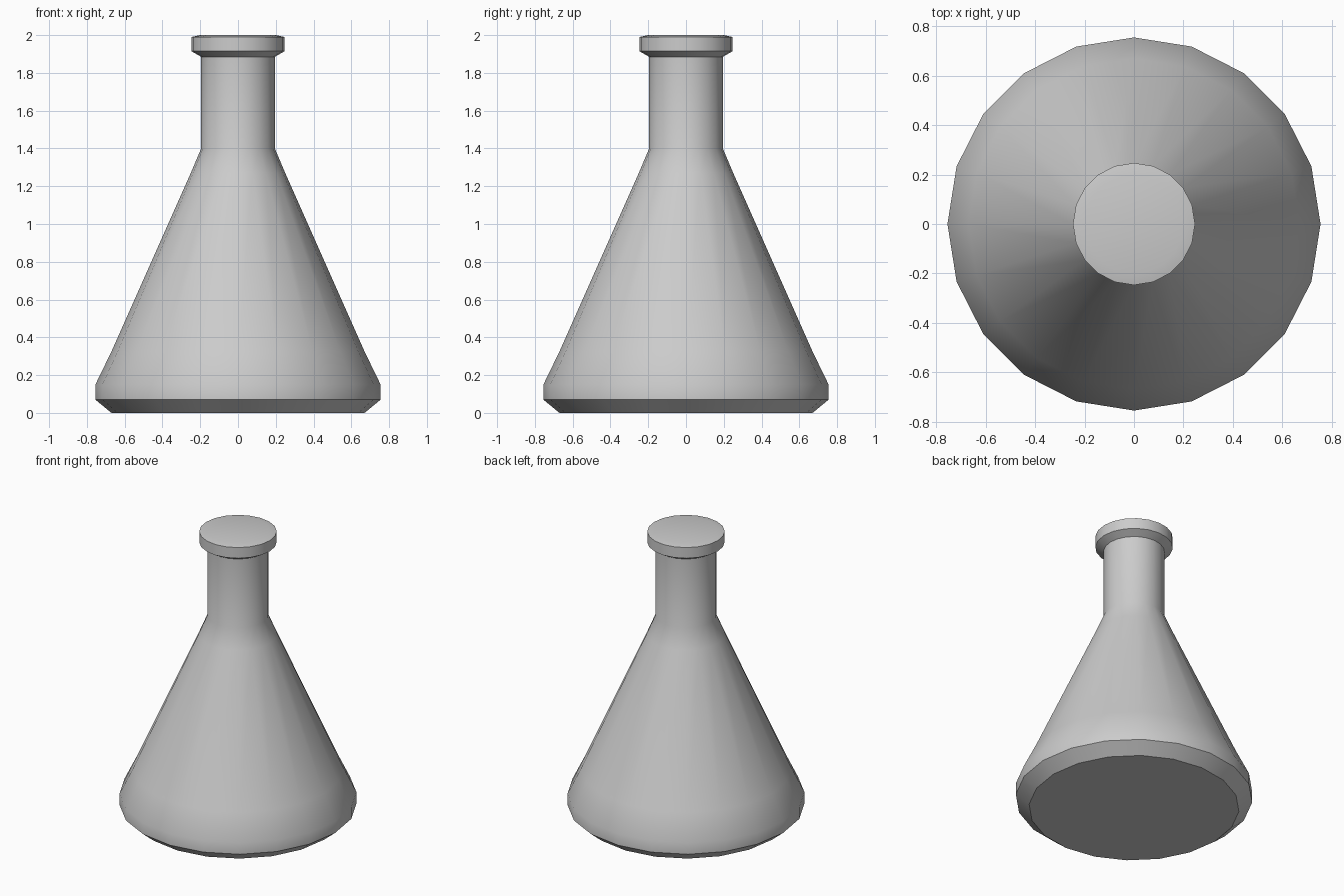
import bpy, bmesh, math

if "Cube" in bpy.data.objects:
    bpy.data.objects.remove(bpy.data.objects["Cube"])

SIDES = 20

# Flask outline as (radius, height), bottom to top
profile = [
    (0.67, 0.0), (0.755, 0.07), (0.755, 0.15),   # chamfered base
    (0.67, 0.325), (0.25, 1.27), (0.195, 1.40),  # conical body
    (0.195, 1.885),                              # neck
    (0.247, 1.915), (0.247, 1.99), (0.20, 2.0),  # rim and stopper top
]

bm = bmesh.new()
rings = [[bm.verts.new((r * math.cos(math.tau * i / SIDES),
                        r * math.sin(math.tau * i / SIDES), z))
          for i in range(SIDES)] for r, z in profile]

# Skin between neighbouring rings
for low, high in zip(rings, rings[1:]):
    for i in range(SIDES):
        j = (i + 1) % SIDES
        bm.faces.new((low[i], low[j], high[j], high[i]))

# Closed bottom and top
bm.faces.new(rings[0][::-1])
bm.faces.new(rings[-1])

mesh = bpy.data.meshes.new("conical_flask")
bm.to_mesh(mesh)
bm.free()
flask = bpy.data.objects.new("conical_flask", mesh)
bpy.context.collection.objects.link(flask)

# Smooth body with crisp base and rim edges
bpy.context.view_layer.objects.active = flask
flask.select_set(True)
bpy.ops.object.shade_smooth_by_angle(angle=math.radians(30))
